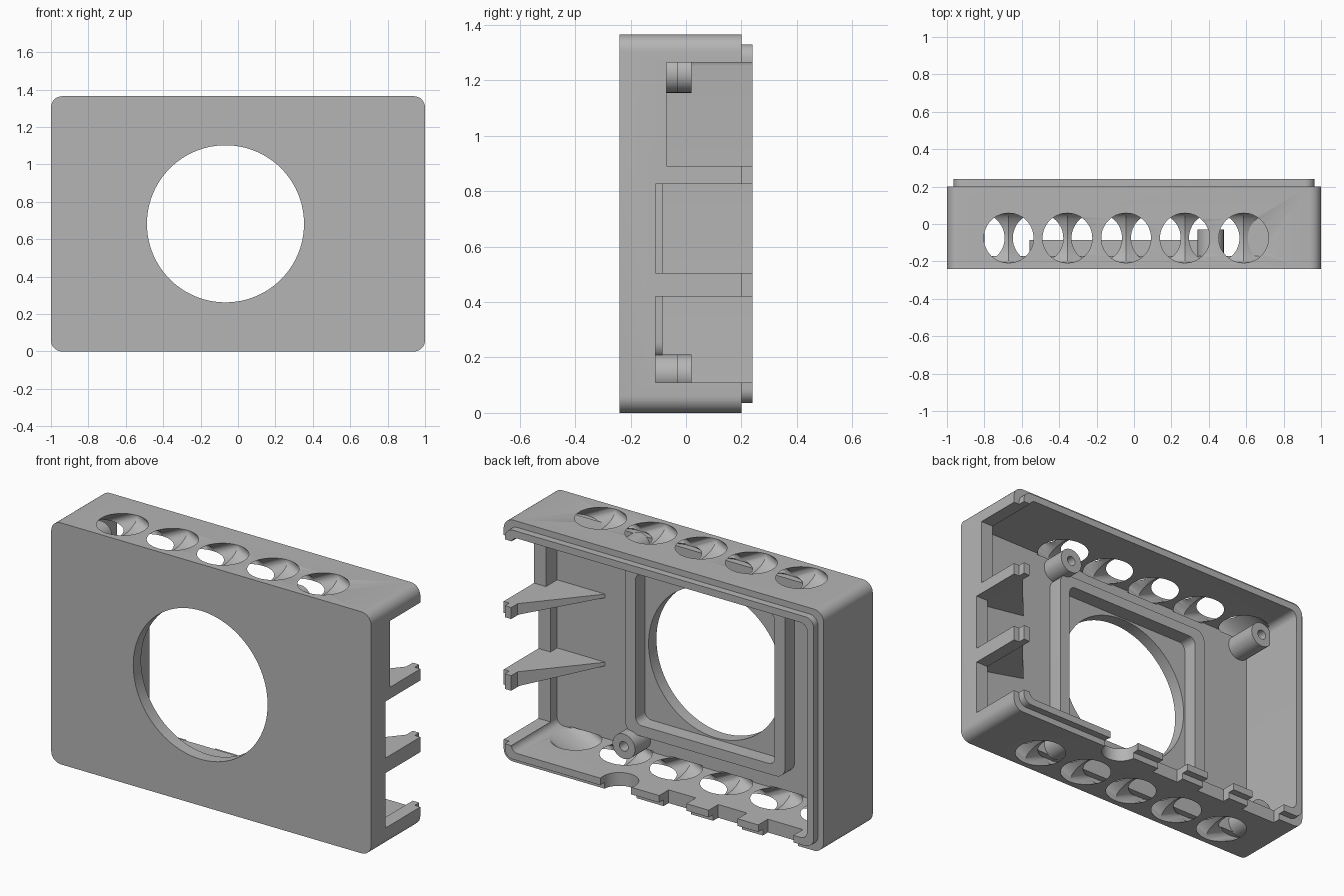
import bpy
import bmesh
from math import cos, sin, pi

cube = bpy.data.objects.get("Cube")
if cube:
    bpy.data.objects.remove(cube, do_unlink=True)

grey = bpy.data.materials.new("plain grey")
grey.use_nodes = True
colour = (0.46, 0.46, 0.46, 1)
grey.diffuse_color = colour
grey.node_tree.nodes["Principled BSDF"].inputs["Base Color"].default_value = colour

H = 1.365       # body height
WALL = 0.075
FLOOR = -0.17   # inner face of the front panel
MID = H / 2


def loft(name, start, end):
    """Solid between two matching rings of 3D points."""
    bm = bmesh.new()
    a = [bm.verts.new(p) for p in start]
    b = [bm.verts.new(p) for p in end]
    bm.faces.new(a)
    bm.faces.new(b)
    for i in range(len(a)):
        j = (i + 1) % len(a)
        bm.faces.new((a[i], a[j], b[j], b[i]))
    bmesh.ops.recalc_face_normals(bm, faces=bm.faces)
    mesh = bpy.data.meshes.new(name)
    bm.to_mesh(mesh)
    bm.free()
    mesh.materials.append(grey)
    obj = bpy.data.objects.new(name, mesh)
    bpy.context.collection.objects.link(obj)
    return obj


def rounded(name, x0, x1, z0, z1, y0, y1, r):
    """Rounded rectangle extruded along y."""
    ring = []
    corners = ((x1 - r, z1 - r), (x0 + r, z1 - r), (x0 + r, z0 + r), (x1 - r, z0 + r))
    for k, (cx, cz) in enumerate(corners):
        for i in range(9):
            a = (k + i / 8) * pi / 2
            ring.append((cx + r * cos(a), cz + r * sin(a)))
    return loft(name, [(x, y0, z) for x, z in ring], [(x, y1, z) for x, z in ring])


def box(name, x0, x1, y0, y1, z0, z1):
    ring = ((x0, y0), (x1, y0), (x1, y1), (x0, y1))
    return loft(name, [(x, y, z0) for x, y in ring], [(x, y, z1) for x, y in ring])


def disc(x, y, r, n=48):
    return [(x + r * cos(2 * pi * i / n), y + r * sin(2 * pi * i / n)) for i in range(n)]


def rod(name, x, z, r, y0, y1, n=48):
    ring = disc(x, z, r, n)
    return loft(name, [(u, y0, v) for u, v in ring], [(u, y1, v) for u, v in ring])


def activate(obj):
    bpy.ops.object.select_all(action='DESELECT')
    obj.select_set(True)
    bpy.context.view_layer.objects.active = obj


def combine(obj, other, operation='DIFFERENCE'):
    activate(obj)
    mod = obj.modifiers.new("combine", 'BOOLEAN')
    mod.operation = operation
    mod.solver = 'EXACT'
    mod.object = other
    bpy.ops.object.modifier_apply(modifier=mod.name)
    bpy.data.objects.remove(other, do_unlink=True)


def smooth(obj):
    activate(obj)
    bpy.ops.object.shade_smooth_by_angle()


# Hollow body with a stepped lip around the open back
shell = rounded("case_shell", -1, 1, 0, H, -0.24, 0.20, 0.06)
combine(shell, rounded("lip", -0.965, 0.965, 0.035, H - 0.035, 0, 0.24, 0.05), 'UNION')
inner = 1 - WALL
combine(shell, rounded("cavity", -inner, inner, WALL, H - WALL, FLOOR, 0.4, 0.04))

# Round window in the front panel
combine(shell, rod("window", -0.067, MID, 0.42, -0.4, 0, 96))

# Crossed slanting vents in the top and bottom walls
for outer, inward in ((0, 1), (H, -1)):
    for i in range(5):
        for side in (-1, 1):
            rings = []
            for t in (-0.1, 1.1):
                z = outer + inward * WALL * t
                x = -0.67 + 0.314 * i + side * 0.155 * t
                rings.append([(u, v, z) for u, v in disc(x, -0.075, 0.133)])
            combine(shell, loft("vent", *rings))

# Port openings in the left wall, open to the back
for y0, z0, z1 in ((-0.11, 0.11, 0.42), (-0.11, 0.505, 0.825), (-0.07, 0.89, 1.265)):
    combine(shell, box("port", 0.85, 1.1, y0, 0.4, z0, z1))

# Notches and a round cable scoop in the rear edge of the bottom wall
for x0, x1 in ((-0.17, 0.0), (-0.49, -0.31), (-0.84, -0.62)):
    combine(shell, box("notch", x0, x1, 0.155, 0.4, -0.1, 0.1))
scoop = disc(0.27, 0.21, 0.1)
combine(shell, loft("scoop", [(x, y, -0.1) for x, y in scoop],
                    [(x, y, 0.1) for x, y in scoop]))
smooth(shell)

# Raised frame around the window
frame = rounded("window_frame", -0.56, 0.44, 0.195, H - 0.195, FLOOR - 0.005, -0.085, 0.06)
combine(frame, rounded("opening", -0.495, 0.375, 0.255, H - 0.255, -0.3, 0, 0.04))
smooth(frame)

# Screw posts with pilot holes
for x, top, label in ((0.41, -0.03, "left"), (-0.87, 0.02, "right")):
    for z, level in ((0.14, "lower"), (H - 0.14, "upper")):
        post = rod(f"{level}_{label}_post", x, z, 0.07, FLOOR - 0.005, top)
        combine(post, rod("pilot", x, z, 0.027, -0.12, 0.1, 24))
        smooth(post)

# Tapered triangular gussets behind the port dividers
for z0, z1, level in ((0.42, 0.505, "lower"), (0.825, 0.89, "upper")):
    plan = ((0.94, FLOOR - 0.005), (0.94, 0.2), (0.62, FLOOR - 0.005))
    loft(f"{level}_gusset", [(x, y, z1) for x, y in plan],
         [(x, y, z0 if x > 0.9 else z1 - 0.02) for x, y in plan])
